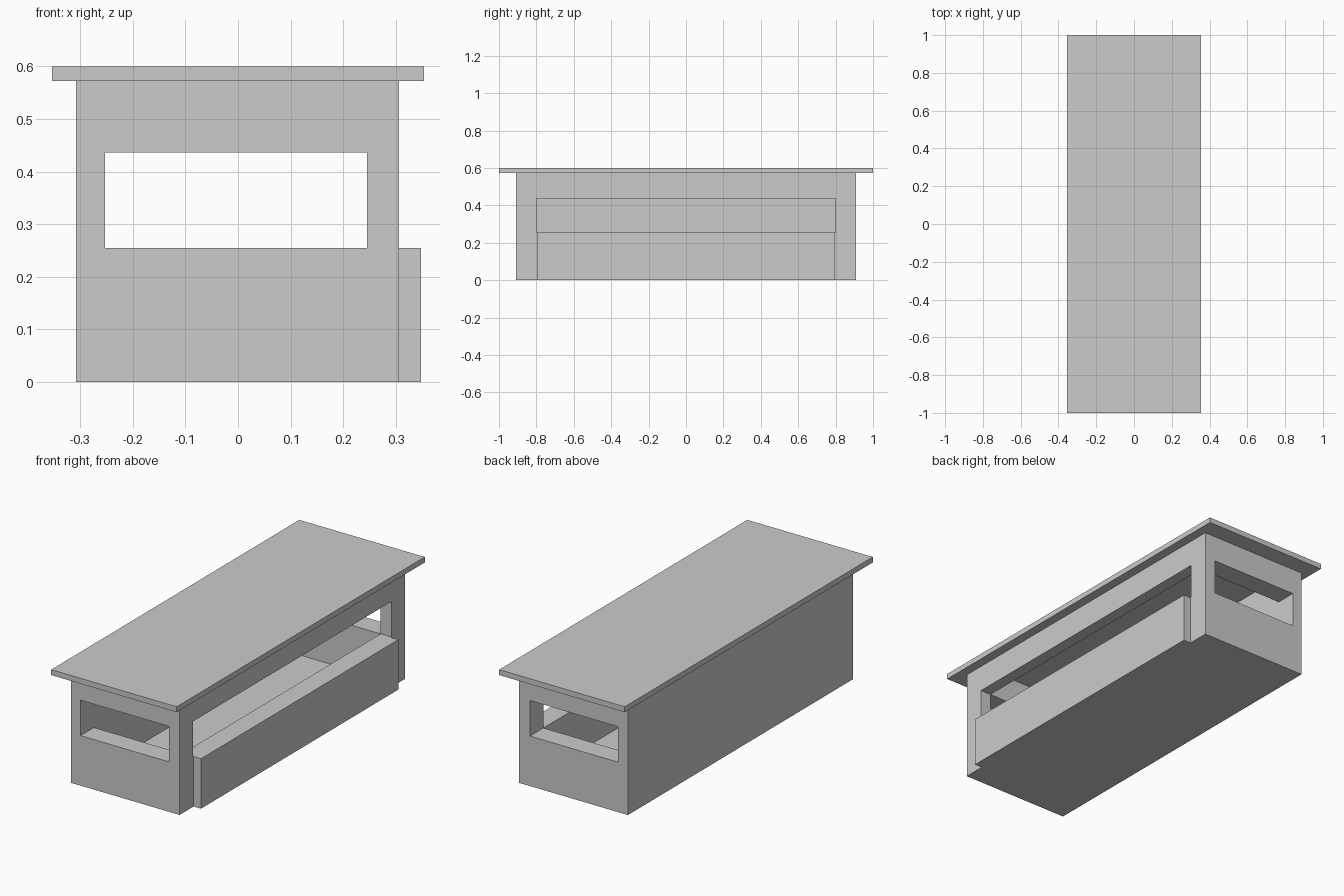
import bpy
import bmesh

if "Cube" in bpy.data.objects:
    bpy.data.objects.remove(bpy.data.objects["Cube"])


def box(name, x, y, z):
    """Axis-aligned box from (min, max) ranges."""
    bm = bmesh.new()
    bmesh.ops.create_cube(bm, size=1)
    for v in bm.verts:
        v.co = [r[0] if c < 0 else r[1] for c, r in zip(v.co, (x, y, z))]
    mesh = bpy.data.meshes.new(name)
    bm.to_mesh(mesh)
    bm.free()
    ob = bpy.data.objects.new(name, mesh)
    bpy.context.collection.objects.link(ob)
    return ob


def cut(target, cutter):
    """Subtract the cutter and remove it."""
    mod = target.modifiers.new("cut", 'BOOLEAN')
    mod.operation = 'DIFFERENCE'
    mod.solver = 'EXACT'
    mod.object = cutter
    cutter.hide_render = True
    bpy.context.view_layer.objects.active = target
    bpy.ops.object.modifier_apply(modifier=mod.name)
    bpy.data.objects.remove(cutter)


INNER_X = (-0.253, 0.245)
INNER_Y = (-0.8, 0.8)
WINDOW_Z = (0.255, 0.436)

# Hollow hut body with a floor and an open top under the roof
walls = box("walls", (-0.308, 0.306), (-0.908, 0.908), (0, 0.572))
cut(walls, box("room_cutter", INNER_X, INNER_Y, (0.025, 0.7)))

# End windows, cut straight through both short walls
cut(walls, box("end_window_cutter", INNER_X, (-1.1, 1.1), WINDOW_Z))

# Long serving window on the right side
cut(walls, box("side_window_cutter", (0.1, 0.5), INNER_Y, WINDOW_Z))

# Counter block below the serving window
box("counter", (0.306, 0.348), (-0.795, 0.795), (0, 0.255))

# Flat overhanging roof
box("roof", (-0.354, 0.354), (-1, 1), (0.572, 0.6))
